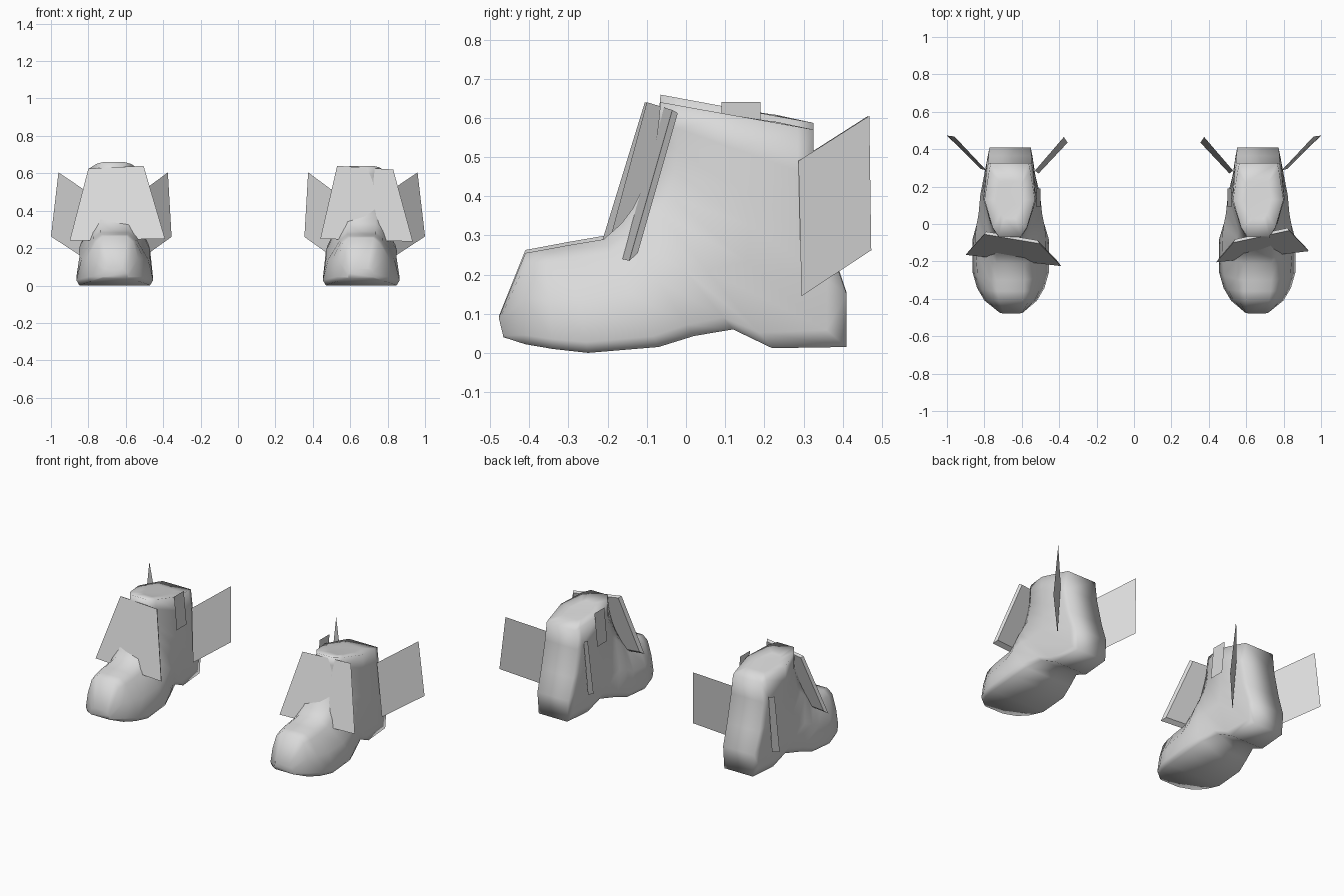
import bpy
import bmesh
from mathutils import Vector

cube = bpy.data.objects.get("Cube")
if cube:
    bpy.data.objects.remove(cube, do_unlink=True)

grey = bpy.data.materials.new("light_grey")
grey.use_nodes = True
grey.diffuse_color = (0.7, 0.7, 0.7, 1)
grey.node_tree.nodes["Principled BSDF"].inputs["Base Color"].default_value = (0.7, 0.7, 0.7, 1)


def finish(bm, name, smooth):
    bmesh.ops.recalc_face_normals(bm, faces=bm.faces)
    mesh = bpy.data.meshes.new(name)
    bm.to_mesh(mesh)
    bm.free()
    mesh.materials.append(grey)
    for face in mesh.polygons:
        face.use_smooth = smooth
    obj = bpy.data.objects.new(name, mesh)
    bpy.context.collection.objects.link(obj)


def sheet(name, corners):
    bm = bmesh.new()
    bm.faces.new([bm.verts.new(c) for c in corners])
    finish(bm, name, False)


def guard(name, corners):
    # Thin plate whose back face is smaller than its front
    front = [Vector(c) for c in corners]
    middle = sum(front, Vector()) / 4
    back = [p.lerp(middle, .07) + Vector((0, .02, .005)) for p in front]
    bm = bmesh.new()
    f = [bm.verts.new(p) for p in front]
    b = [bm.verts.new(p) for p in back]
    bm.faces.new(f)
    bm.faces.new(b[::-1])
    for j in range(4):
        k = (j + 1) % 4
        bm.faces.new((f[j], b[j], b[k], f[k]))
    finish(bm, name, False)


# Boot sections from toe to collar, then the sunken top:
# upper y, z; lower y, z; half widths at upper, middle, lower
SECTIONS = [
    (-.478, .09, -.466, .04, .05, .065, .07),
    (-.41, .255, -.41, .022, .085, .125, .14),
    (-.36, .264, -.34, .01, .095, .155, .18),
    (-.30, .275, -.25, 0, .10, .178, .205),
    (-.21, .29, -.07, .015, .10, .188, .205),
    (-.165, .33, .02, .043, .10, .19, .18),
    (-.135, .37, .12, .06, .10, .182, .14),
    (-.115, .41, .22, .012, .095, .17, .125),
    (-.10, .45, .41, .015, .09, .16, .11),
    (-.085, .50, .41, .15, .085, .15, .12),
    (-.075, .55, .365, .28, .08, .143, .125),
    (-.07, .59, .325, .45, .08, .14, .125),
    (-.065, .64, .325, .57, .08, .135, .11),
    (.03, .615, .23, .59, .04, .07, .06),
]


def boot(name, side, height):
    bm = bmesh.new()
    rings = []
    for yu, zu, yl, zl, wu, wm, wl in SECTIONS:
        upper, lower = Vector((0, yu, zu)), Vector((0, yl, zl))
        centre = 0.655 + 0.015 * zu
        half = [(0, wu * .75), (.12, wu * 1.15), (.5, wm), (.9, wl), (1, wl * .92)]
        loop = half + [(t, -w) for t, w in reversed(half)]
        ring = []
        for t, w in loop:
            p = upper.lerp(lower, t)
            ring.append(bm.verts.new((side * (centre + w), p.y, p.z * height)))
        rings.append(ring)
    for a, b in zip(rings, rings[1:]):
        for j in range(len(a)):
            k = (j + 1) % len(a)
            bm.faces.new((a[j], a[k], b[k], b[j]))
    bm.faces.new(rings[0])
    bm.faces.new(rings[-1])
    finish(bm, name, True)


for label, side, height in (("left", 1, 1), ("right", -1, 1.03)):
    boot(label + "_boot", side, height)

    # Swept-back wings on both sides of the ankle
    sheet(label + "_outer_wing", [
        (side * .79, .287, .49), (side * .96, .468, .605),
        (side * 1.0, .473, .262), (side * .82, .295, .145)])
    sheet(label + "_inner_wing", [
        (side * .53, .285, .49), (side * .375, .465, .605),
        (side * .355, .435, .26), (side * .51, .27, .15)])

    # Pull tab on the inner side of the collar
    sheet(label + "_pull_tab", [
        (side * .52, .09, .64), (side * .52, .19, .64),
        (side * .50, .19, .43), (side * .50, .09, .43)])

# Slanted shin guards
guard("left_shin_guard", [
    (.44, -.205, .25), (.935, -.145, .235), (.83, -.035, .62), (.53, -.10, .64)])
guard("right_shin_guard", [
    (-.90, -.165, .24), (-.39, -.225, .25), (-.505, -.105, .64), (-.80, -.055, .625)])
